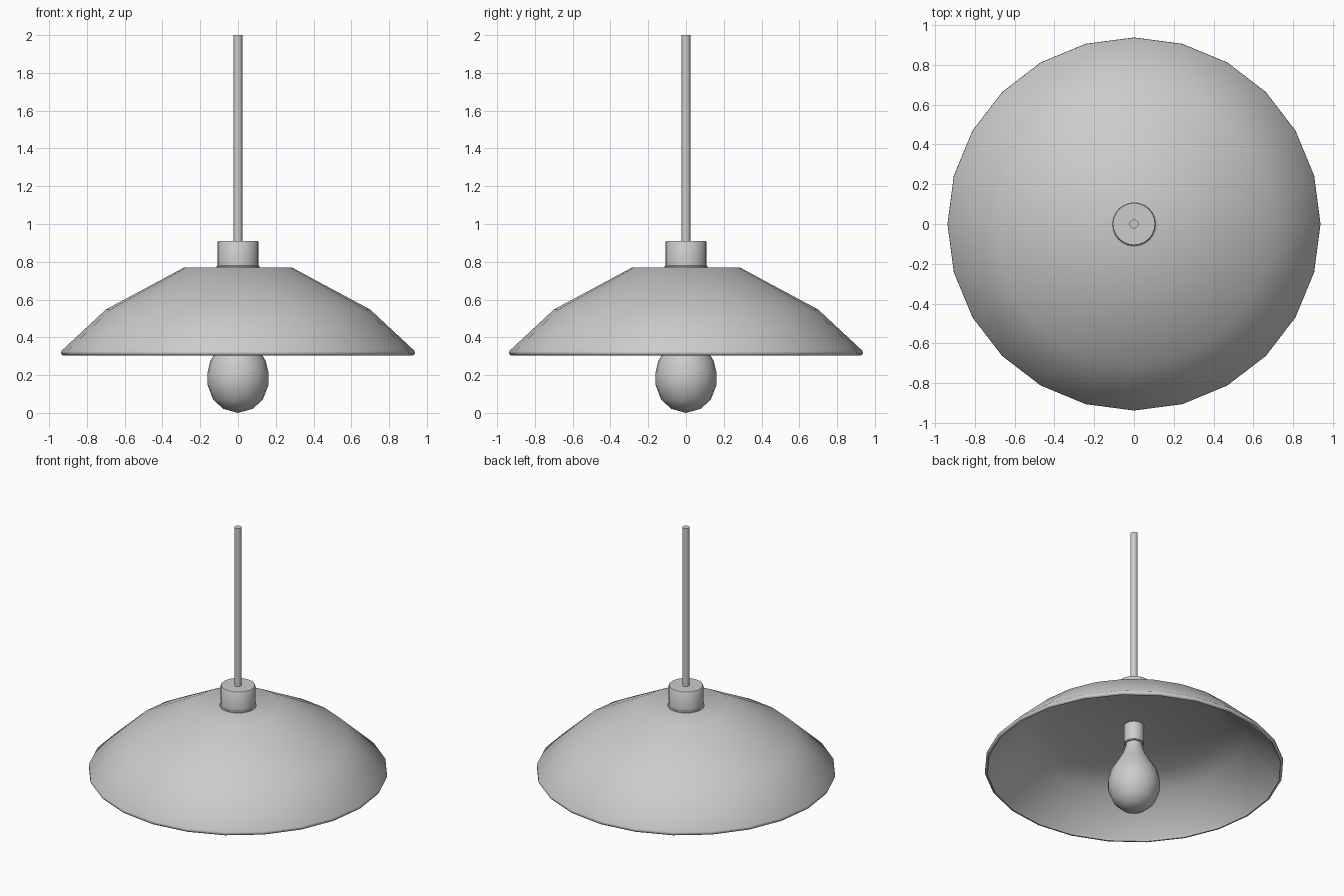
import bpy
import bmesh
from math import radians, tau

if "Cube" in bpy.data.objects:
    bpy.data.objects.remove(bpy.data.objects["Cube"])


def lathe(name, profile, sides, closed=False, angle=40):
    """Revolve (radius, height) points around the z axis."""
    bm = bmesh.new()
    verts = [bm.verts.new((r, 0, z)) for r, z in profile]
    edges = [bm.edges.new(pair) for pair in zip(verts, verts[1:])]
    if closed:
        edges.append(bm.edges.new((verts[-1], verts[0])))
    bmesh.ops.spin(bm, geom=verts + edges, cent=(0, 0, 0), axis=(0, 0, 1),
                   angle=tau, steps=sides, use_merge=False)
    bmesh.ops.remove_doubles(bm, verts=bm.verts, dist=0.0005)
    bmesh.ops.recalc_face_normals(bm, faces=bm.faces)
    mesh = bpy.data.meshes.new(name)
    bm.to_mesh(mesh)
    bm.free()
    obj = bpy.data.objects.new(name, mesh)
    bpy.context.collection.objects.link(obj)
    bpy.ops.object.select_all(action='DESELECT')
    obj.select_set(True)
    bpy.context.view_layer.objects.active = obj
    bpy.ops.object.shade_smooth_by_angle(angle=radians(angle))
    return obj


# Shade with a flat crown, a small rim lip and a lower inner ceiling
lathe("shade", [(0, 0.77), (0.285, 0.77), (0.70, 0.547), (0.935, 0.328),
                (0.937, 0.315), (0.93, 0.305), (0.92, 0.305), (0.915, 0.318),
                (0.69, 0.53), (0.55, 0.595), (0, 0.61)], 24, angle=60)

# Collar on top of the shade, with a narrow flange
lathe("collar", [(0, 0.91), (0.105, 0.91), (0.109, 0.905), (0.109, 0.78),
                 (0.115, 0.776), (0.115, 0.76), (0, 0.76)], 24)

# Hanging rod
lathe("rod", [(0, 2.0), (0.023, 2.0), (0.023, 0.90), (0, 0.90)], 16)

# Bulb socket, let into the ceiling
lathe("socket", [(0, 0.615), (0.063, 0.615), (0.063, 0.483),
                 (0.058, 0.478), (0, 0.478)], 24)

# Bulb
lathe("bulb", [(0, 0), (0.08, 0.022), (0.132, 0.072), (0.162, 0.15),
               (0.162, 0.21), (0.147, 0.275), (0.105, 0.345), (0.07, 0.41),
               (0.053, 0.46), (0.05, 0.50), (0, 0.50)], 24, angle=50)
